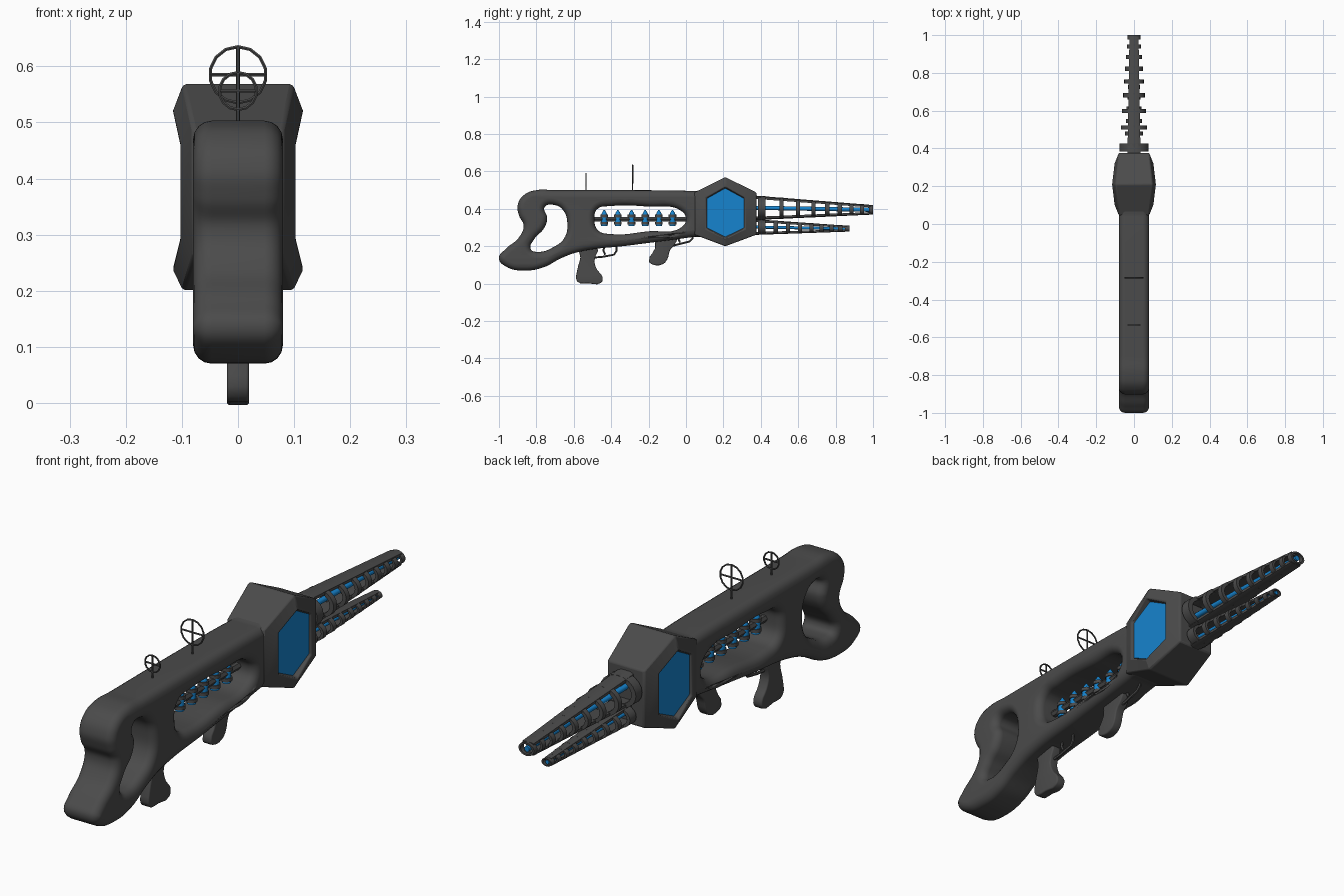
import bpy, bmesh, math
from mathutils import Vector

if "Cube" in bpy.data.objects:
    bpy.data.objects.remove(bpy.data.objects["Cube"])


def material(name, color):
    m = bpy.data.materials.new(name)
    m.diffuse_color = color
    m.use_nodes = True
    m.node_tree.nodes["Principled BSDF"].inputs["Base Color"].default_value = m.diffuse_color
    return m


GREY = material("dark_grey", (0.07, 0.07, 0.07, 1))
BLUE = material("blue_glow", (0.008, 0.23, 0.62, 1))


def finish(ob, mat, angle=40):
    ob.data.materials.append(mat)
    bpy.ops.object.select_all(action='DESELECT')
    ob.select_set(True)
    bpy.context.view_layer.objects.active = ob
    if ob.type == 'CURVE':
        bpy.ops.object.convert(target='MESH')
        ob = bpy.context.object
    bm = bmesh.new()
    bm.from_mesh(ob.data)
    bmesh.ops.remove_doubles(bm, verts=bm.verts, dist=0.0003)
    bmesh.ops.recalc_face_normals(bm, faces=bm.faces)
    bm.to_mesh(ob.data)
    bm.free()
    bpy.ops.object.shade_smooth_by_angle(angle=math.radians(angle))
    return ob


def profile(name, loops, half, bevel, handle='AUTO', res=8):
    """Side-view outline (y, z) with holes, thickened along x with rounded edges."""
    cu = bpy.data.curves.new(name, 'CURVE')
    cu.dimensions, cu.fill_mode = '2D', 'BOTH'
    cu.extrude, cu.bevel_depth, cu.offset = half - bevel, bevel, -bevel
    cu.bevel_resolution, cu.resolution_u = 3, res
    for pts in loops:
        sp = cu.splines.new('BEZIER')
        sp.bezier_points.add(len(pts) - 1)
        for bp, (y, z) in zip(sp.bezier_points, pts):
            bp.co = (y, z, 0)
            bp.handle_left_type = bp.handle_right_type = handle
        sp.use_cyclic_u = True
    ob = bpy.data.objects.new(name, cu)
    ob.rotation_euler = (math.pi / 2, 0, math.pi / 2)
    bpy.context.collection.objects.link(ob)
    return finish(ob, GREY)


def tubes(name, paths, radius):
    """Thin rods along (points, cyclic) paths."""
    cu = bpy.data.curves.new(name, 'CURVE')
    cu.dimensions = '3D'
    cu.bevel_depth, cu.bevel_resolution, cu.use_fill_caps = radius, 1, True
    for pts, cyclic in paths:
        sp = cu.splines.new('POLY')
        sp.points.add(len(pts) - 1)
        for p, co in zip(sp.points, pts):
            p.co = (*co, 1)
        sp.use_cyclic_u = cyclic
    ob = bpy.data.objects.new(name, cu)
    bpy.context.collection.objects.link(ob)
    return finish(ob, GREY)


def bm_object(name, bm, mat, angle=40):
    me = bpy.data.meshes.new(name)
    bm.to_mesh(me)
    bm.free()
    ob = bpy.data.objects.new(name, me)
    bpy.context.collection.objects.link(ob)
    return finish(ob, mat, angle)


def bridge(bm, a, b):
    n = len(a)
    for i in range(n):
        bm.faces.new((a[i], a[(i + 1) % n], b[(i + 1) % n], b[i]))


def loft(bm, rings, caps=True):
    vs = [[bm.verts.new(p) for p in r] for r in rings]
    for a, b in zip(vs, vs[1:]):
        bridge(bm, a, b)
    if caps:
        bm.faces.new(vs[0])
        bm.faces.new(vs[-1])
    else:
        bridge(bm, vs[-1], vs[0])


def ellipse(y, rx, rz, cz, n=20):
    return [(rx * math.cos(2 * math.pi * i / n), y, cz + rz * math.sin(2 * math.pi * i / n)) for i in range(n)]


def disc(z, r, y, n=14):
    return [(r * math.cos(2 * math.pi * i / n), y + r * math.sin(2 * math.pi * i / n), z) for i in range(n)]


# Stock with thumb hole and long side opening
outline = [(0.10, 0.49), (0.04, 0.495), (-0.35, 0.50), (-0.70, 0.50), (-0.80, 0.50), (-0.865, 0.475),
           (-0.90, 0.42), (-0.893, 0.365), (-0.868, 0.31), (-0.895, 0.245), (-0.965, 0.185), (-1.0, 0.135),
           (-0.96, 0.09), (-0.86, 0.07), (-0.76, 0.088), (-0.67, 0.135), (-0.58, 0.168), (-0.30, 0.205),
           (0.04, 0.25), (0.10, 0.26)]
thumb_hole = [(-0.755, 0.41), (-0.70, 0.42), (-0.655, 0.39), (-0.635, 0.33), (-0.65, 0.245), (-0.71, 0.195),
              (-0.79, 0.17), (-0.83, 0.185), (-0.81, 0.24), (-0.76, 0.295), (-0.742, 0.35)]
side_hole = [(-0.475, 0.398), (-0.40, 0.415), (-0.20, 0.412), (-0.03, 0.392), (0.0, 0.345), (-0.03, 0.298),
             (-0.20, 0.28), (-0.40, 0.265), (-0.47, 0.285), (-0.49, 0.345)]
stock = profile("stock", [outline, thumb_hole, side_hole], 0.08, 0.033)
stock.modifiers.new("normals", 'WEIGHTED_NORMAL')

# Hexagonal housing with a raised frame on each side
outer = [(0.21, 0.57), (0.377, 0.487), (0.377, 0.262), (0.21, 0.20), (0.045, 0.262), (0.045, 0.487)]
inner = [(0.21, 0.518), (0.315, 0.46), (0.315, 0.293), (0.21, 0.242), (0.107, 0.293), (0.107, 0.46)]
pane = [(0.21, 0.510), (0.309, 0.456), (0.309, 0.298), (0.21, 0.250), (0.113, 0.298), (0.113, 0.456)]


def hexring(pts, w_point, w_side, s):
    return [(s * (w_point if i % 3 == 0 else w_side), y, z) for i, (y, z) in enumerate(pts)]


bm = bmesh.new()
loft(bm, [hexring(pane, .09, .09, -1), hexring(inner, .118, .105, -1), hexring(outer, .098, .08, -1),
          hexring(outer, .098, .08, 1), hexring(inner, .118, .105, 1), hexring(pane, .09, .09, 1)])
housing = bm_object("hex_housing", bm, GREY, 25)
bev = housing.modifiers.new("bevel", 'BEVEL')
bev.width, bev.segments, bev.limit_method = 0.006, 2, 'ANGLE'
bm = bmesh.new()
loft(bm, [hexring(pane, .094, .094, -1), hexring(pane, .094, .094, 1)])
bm_object("housing_window", bm, BLUE, 20)


# Tapering cage barrels: rings, top and bottom rails, glowing core
def barrel(name, ys, cz, rz, rx, rail, core):
    y0, y1 = ys[0], ys[-1]
    mix = lambda ab, y: ab[0] + (ab[1] - ab[0]) * (y - y0) / (y1 - y0)
    bm = bmesh.new()
    for i, y in enumerate(ys):
        a, b, c = mix(rx, y), mix(rz, y), mix(cz, y)
        d = 0.02 if i == 0 else 0.011
        loft(bm, [ellipse(y - d, a, b, c), ellipse(y + d, a, b, c),
                  ellipse(y + d, a * .74, b * .74, c), ellipse(y - d, a * .74, b * .74, c)], caps=False)
    bm_object(name + "_rings", bm, GREY)
    bm = bmesh.new()
    for s in (-1, 1):
        rings = []
        for y in (y0 - 0.04, y1):
            w, z = mix(rail, y), mix(cz, y)
            h, t = mix(rz, y) * s, 0.011 * s
            rings.append([(-w, y, z + h * .9 - t), (w, y, z + h * .9 - t), (w, y, z + h * .9),
                          (w * .5, y, z + h), (-w * .5, y, z + h), (-w, y, z + h * .9)])
        loft(bm, rings)
    bm_object(name + "_rails", bm, GREY, 20)
    bm = bmesh.new()
    loft(bm, [ellipse(y, core, core, mix(cz, y), 12) for y in (y0 - 0.04, y1 + 0.008)])
    bm_object(name + "_core", bm, BLUE)


barrel("upper_barrel", [.405, .51, .598, .682, .755, .822, .885, .94, .989], (.405, .395),
       (.063, .026), (.078, .034), (.034, .024), .011)
barrel("lower_barrel", [.405, .48, .545, .61, .67, .725, .777, .825, .862], (.302, .294),
       (.040, .016), (.052, .022), (.024, .013), .008)

# Row of power cells on a rod inside the side opening
tubes("cell_rod", [([(0, -0.52, 0.345), (0, 0.03, 0.345)], False)], 0.014)
cells, collars = bmesh.new(), bmesh.new()
for i in range(6):
    y = -0.437 + 0.073 * i
    loft(cells, [disc(z, r, y) for z, r in ((.307, .017), (.365, .017), (.378, .013), (.394, .003))])
    for z in (.322, .362):
        loft(collars, [disc(z - .007, .021, y), disc(z + .007, .021, y)])
bm_object("power_cells", cells, BLUE)
bm_object("cell_collars", collars, GREY)

# Grips
profile("rear_grip", [[(-0.57, 0.20), (-0.565, 0.14), (-0.582, 0.07), (-0.582, 0.012), (-0.52, 0.002),
                       (-0.455, 0.004), (-0.446, 0.035), (-0.475, 0.075), (-0.49, 0.12), (-0.475, 0.20)]],
        0.02, 0.006, 'AUTO', 3)
profile("front_grip", [[(-0.16, 0.25), (-0.165, 0.19), (-0.198, 0.12), (-0.18, 0.103), (-0.125, 0.104),
                        (-0.10, 0.13), (-0.085, 0.18), (-0.06, 0.21), (-0.05, 0.25)]],
        0.02, 0.006, 'AUTO', 3)

# Trigger guards and triggers
guards = {"rear": [(-0.49, 0.14), (-0.45, 0.143), (-0.385, 0.155), (-0.372, 0.175), (-0.37, 0.21)],
          "front": [(-0.08, 0.20), (-0.05, 0.208), (0.02, 0.226), (0.034, 0.24), (0.037, 0.265)]}
for name, pts in guards.items():
    tubes(name + "_trigger_guard", [([(0, y, z) for y, z in pts], False)], 0.006)
    y, z = pts[1]
    tubes(name + "_trigger", [([(0, y + .015, z + .06), (0, y + .008, z + .035), (0, y + .018, z + .012)], False)],
          0.006)

# Ring sights with crosshairs
for name, y, cz, r in (("front_sight", -0.285, 0.585, 0.05), ("rear_sight", -0.535, 0.556, 0.033)):
    ring = [(r * math.sin(math.pi * i / 7), y, cz + r * math.cos(math.pi * i / 7)) for i in range(14)]
    tubes(name, [(ring, True), ([(-r, y, cz), (r, y, cz)], False),
                 ([(0, y, 0.49), (0, y, cz + r)], False)], 0.0033)
